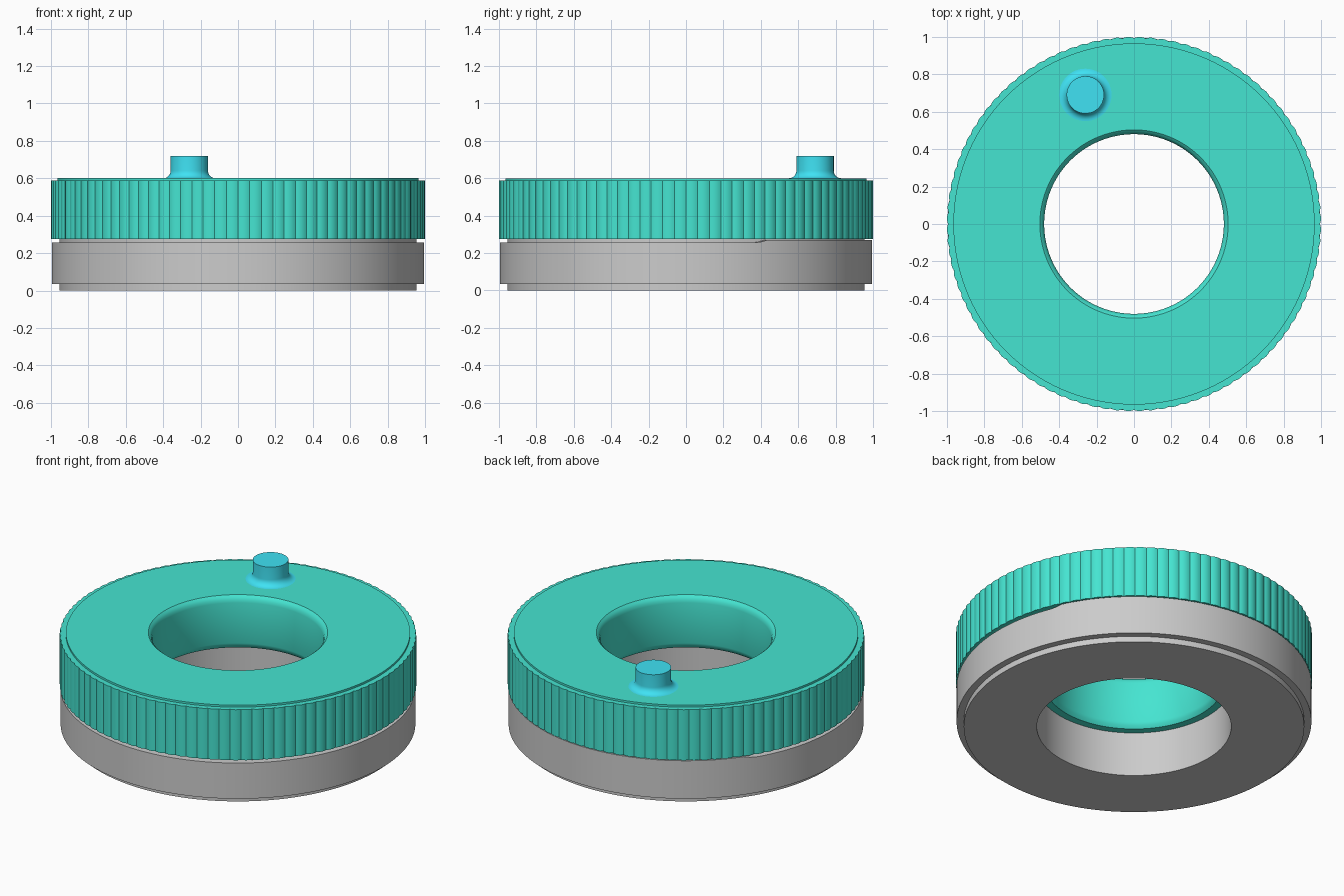
import bpy, bmesh, math
from math import pi, cos, sin

if "Cube" in bpy.data.objects:
    bpy.data.objects.remove(bpy.data.objects["Cube"])


def lathe(name, profile, steps, closed=True, tweak=None, color=None, loc=(0, 0, 0)):
    """Revolve an (r, z) profile; tweak(i, angle, r, z) may vary it round the axis."""
    bm = bmesh.new()
    rings = []
    for k in range(steps):
        a = 2 * pi * k / steps
        ring = []
        for i, (r, z) in enumerate(profile):
            if tweak:
                r, z = tweak(i, a, r, z)
            ring.append(bm.verts.new((r * cos(a), r * sin(a), z)))
        rings.append(ring)
    n = len(profile)
    for k in range(steps):
        p, q = rings[k], rings[(k + 1) % steps]
        for i in range(n if closed else n - 1):
            j = (i + 1) % n
            bm.faces.new((p[i], q[i], q[j], p[j]))
    if not closed:
        bm.faces.new([r[0] for r in rings])
        bm.faces.new([r[-1] for r in rings])
    bmesh.ops.recalc_face_normals(bm, faces=bm.faces)
    me = bpy.data.meshes.new(name)
    bm.to_mesh(me)
    bm.free()
    ob = bpy.data.objects.new(name, me)
    ob.location = loc
    bpy.context.collection.objects.link(ob)
    if color:
        mat = bpy.data.materials.new(name + "_color")
        mat.diffuse_color = (*color, 1)
        mat.use_nodes = True
        mat.node_tree.nodes["Principled BSDF"].inputs["Base Color"].default_value = mat.diffuse_color
        me.materials.append(mat)
    bpy.ops.object.select_all(action='DESELECT')
    ob.select_set(True)
    bpy.context.view_layer.objects.active = ob
    bpy.ops.object.shade_smooth_by_angle(angle=math.radians(24))
    return ob


# Grey base ring: stepped rims, shoulder ramps up over an arc at the back
def raised_shoulder(i, a, r, z):
    if i in (3, 4):
        d = abs(math.degrees(a) - 85)
        z += 0.014 * max(0, min(1, (62 - d) / 3))
    return r, z


lathe("base_ring",
      [(0.545, 0), (0.955, 0), (0.955, 0.035), (0.955, 0.256),
       (0.995, 0.256), (0.995, 0.035), (0.955, 0.035)][:3]
      and [(0.955, 0), (0.955, 0.035), (0.995, 0.035), (0.995, 0.256),
           (0.955, 0.256), (0.955, 0.275), (0.545, 0.275), (0.545, 0)],
      180, tweak=raised_shoulder)

# Green grip ring: shallow scallops meeting in sharp vertical valleys
KNURLS, SUB = 100, 6


def scallop(i, a, r, z):
    if r > 0.99:
        t = (a * KNURLS / (2 * pi) + 1e-6) % 1 * 2 - 1
        r -= 0.007 * t * t
    return r, z


lathe("grip_ring",
      [(0.50, 0.275), (1.0, 0.275), (1.0, 0.588), (0.965, 0.588), (0.965, 0.60),
       (0.503, 0.60), (0.492, 0.591), (0.484, 0.578), (0.48, 0.56), (0.48, 0.31),
       (0.486, 0.292)],
      KNURLS * SUB, tweak=scallop, color=(0.06, 0.78, 0.64))

# Blue index peg with a filleted foot
fillet = [(0.14 - 0.04 * sin(t), 0.64 - 0.04 * cos(t))
          for t in (pi / 2 * k / 8 for k in range(9))]
lathe("index_peg", [(0.14, 0.595)] + fillet + [(0.10, 0.718)], 48, closed=False,
      color=(0.05, 0.76, 0.90), loc=(-0.26, 0.69, 0))
